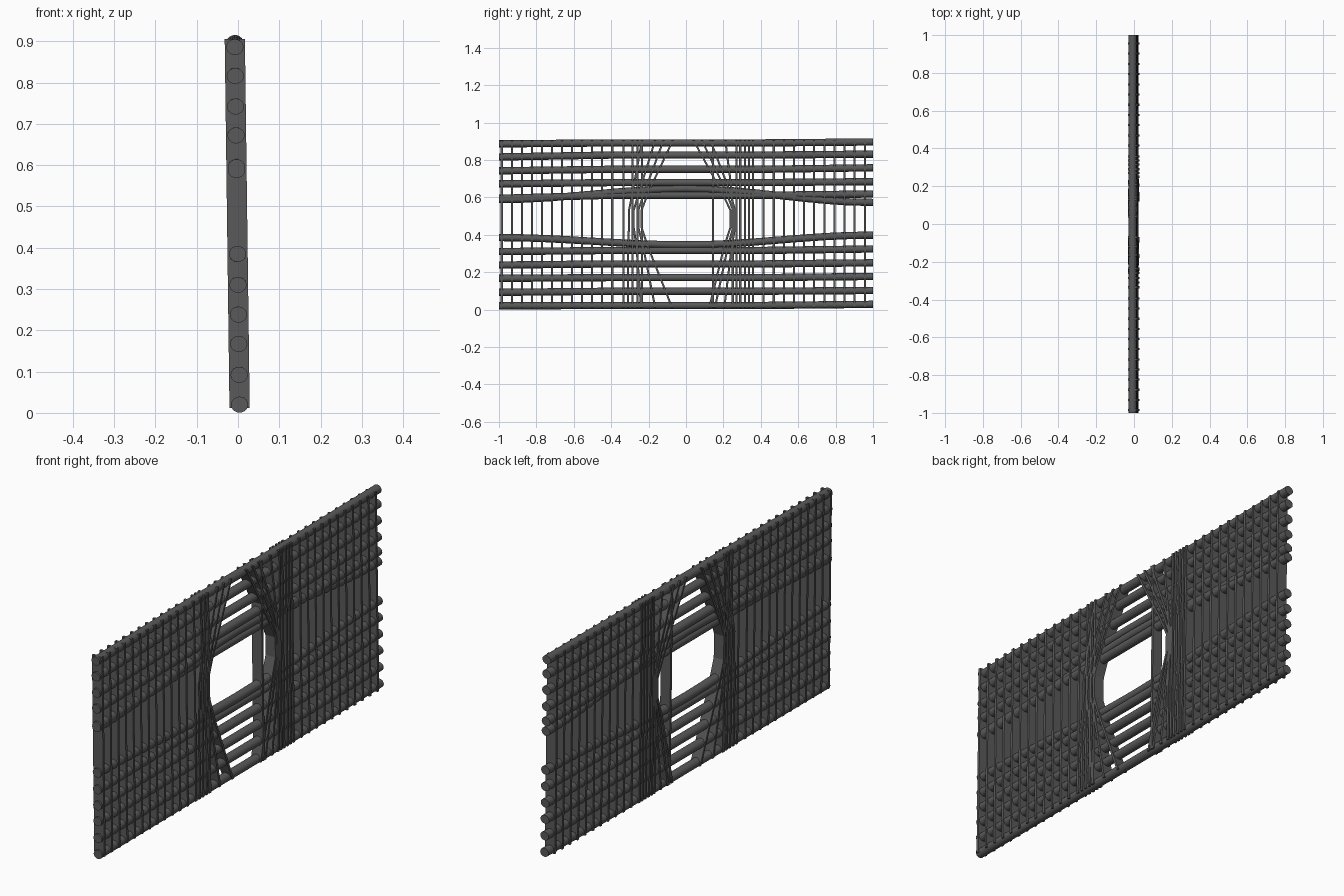
import bpy, bmesh, math
from mathutils import Vector

if "Cube" in bpy.data.objects:
    bpy.data.objects.remove(bpy.data.objects["Cube"])

mat = bpy.data.materials.new("dark_steel")
mat.diffuse_color = (0.1, 0.1, 0.1, 1)
mat.use_nodes = True
mat.node_tree.nodes["Principled BSDF"].inputs["Base Color"].default_value = mat.diffuse_color


def lean(z):
    # the whole panel leans slightly toward -x at the top
    return 0.004 - 0.013 * z


def sweep(name, path, section, smooth):
    # path: (y, z) points; section(centre) gives one ring of points
    bm = bmesh.new()
    rings = [[bm.verts.new(p) for p in section(Vector((lean(z), y, z)))] for y, z in path]
    n = len(rings[0])
    for a, b in zip(rings, rings[1:]):
        for i in range(n):
            j = (i + 1) % n
            bm.faces.new((a[i], a[j], b[j], b[i])).smooth = smooth
    bm.faces.new(rings[0])
    bm.faces.new(rings[-1])
    bmesh.ops.recalc_face_normals(bm, faces=bm.faces)
    me = bpy.data.meshes.new(name)
    bm.to_mesh(me)
    bm.free()
    me.materials.append(mat)
    ob = bpy.data.objects.new(name, me)
    bpy.context.collection.objects.link(ob)
    return ob


def round_section(c, r=0.02, n=20):
    return [c + Vector((r * 1.04 * math.cos(t), 0, r * 0.97 * math.sin(t)))
            for t in (2 * math.pi * i / n for i in range(n))]


def flat_section(c, w=0.0245, t=0.0055):
    return [c + Vector((x, y, 0)) for x, y in ((-w, -t), (w, -t), (w, t), (-w, t))]


# horizontal bars: z at y = -1, 0, +1
levels = [(0.020, 0.022, 0.028), (0.092, 0.098, 0.102), (0.167, 0.171, 0.177),
          (0.238, 0.244, 0.250), (0.310, 0.316, 0.324), (0.595, 0.611, 0.618),
          (0.672, 0.679, 0.684), (0.742, 0.750, 0.758), (0.816, 0.826, 0.831),
          (0.886, 0.891, 0.896)]
for z0, z1, z2 in levels:
    sweep("horizontal_bar", [(-1, z0), (-0.4, z1), (0.4, z1), (1, z2)], round_section, True)

# bars bowed around the opening
for name, z0, z1, z2 in (("upper_bowed_bar", 0.588, 0.646, 0.573),
                         ("lower_bowed_bar", 0.385, 0.346, 0.398)):
    path = []
    for i in range(17):
        y = -1 + i / 8
        end = z0 if y < 0 else z2
        f = 0.5 + 0.5 * math.cos(math.pi * abs(y))
        path.append((y, end + (z1 - end) * f))
    sweep(name, path, round_section, True)

for ob in bpy.context.collection.objects:
    ob.select_set(True)
    bpy.context.view_layer.objects.active = ob
bpy.ops.object.shade_smooth_by_angle()

# straight vertical strips, evenly spaced at both sides, dense near the opening
BOT, TOP = 0.012, 0.905
ys = [-0.985 + 0.0537 * i for i in range(12)]
ys += [0.415 + 0.0541 * i for i in range(11)]
ys += [-0.335, -0.285, -0.26, -0.235]
ys += [0.144, 0.27, 0.29, 0.315, 0.337, 0.358]
for y in ys:
    sweep("vertical_strip", [(y, BOT), (y, TOP)], flat_section, False)

# strips bent around the opening: y at bottom, sides, and top
bent = [(-0.075, -0.205, -0.238, -0.20, -0.07), (-0.165, -0.23, -0.255, -0.222, -0.12),
        (-0.24, -0.265, -0.28, -0.25, -0.165), (-0.31, -0.31, -0.305, -0.285, -0.235),
        (0.125, 0.205, 0.238, 0.19, 0.04), (0.155, 0.225, 0.252, 0.215, 0.085),
        (0.205, 0.245, 0.262, 0.235, 0.13), (0.25, 0.25, 0.25, 0.245, 0.21)]
for b, lo, mid, hi, t in bent:
    sweep("bent_strip", [(b, BOT), (lo, 0.34), (mid, 0.44), (mid, 0.53), (hi, 0.63), (t, TOP)],
          flat_section, False)
